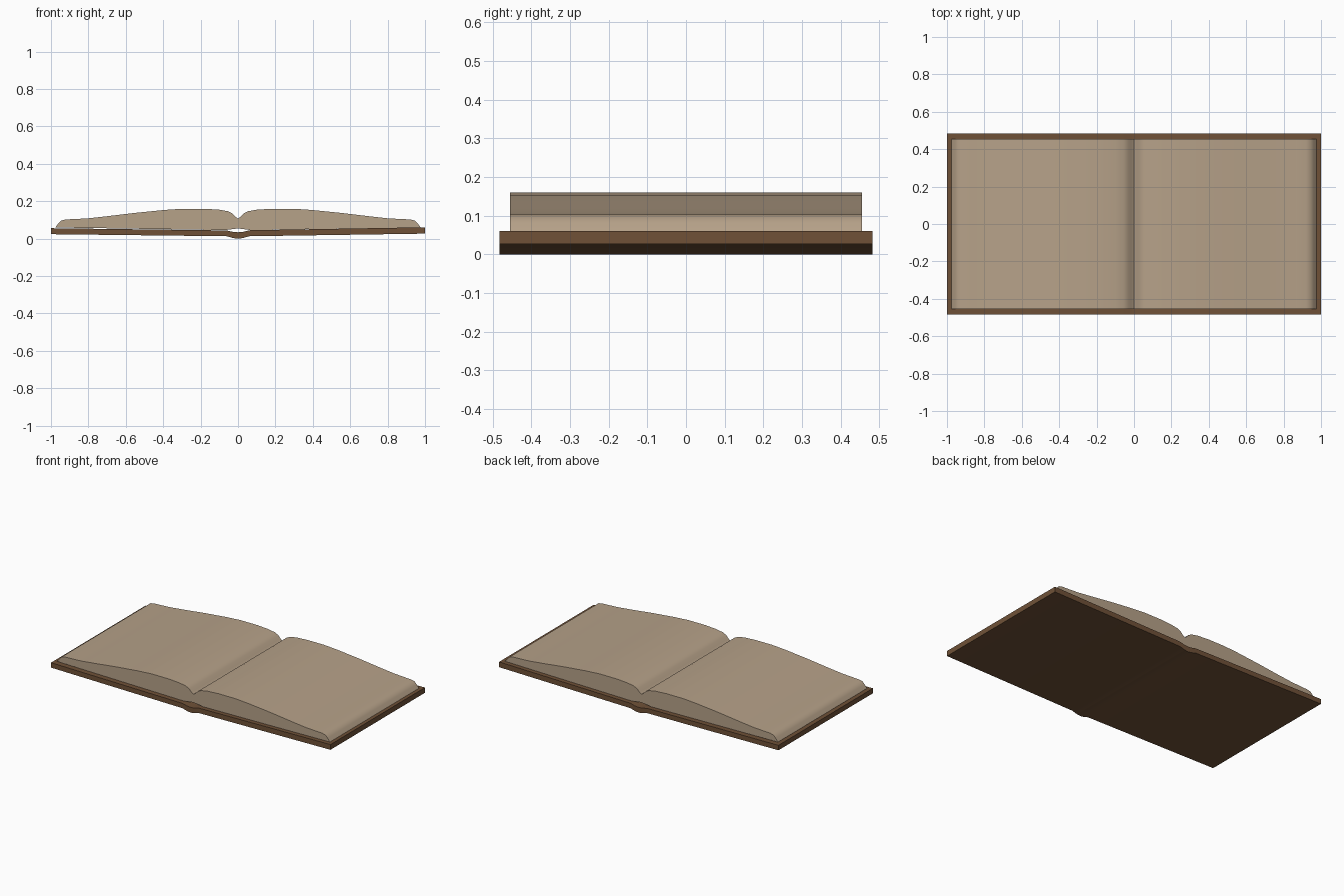
import bpy
import bmesh

cube = bpy.data.objects.get("Cube")
if cube:
    bpy.data.objects.remove(cube, do_unlink=True)


def material(name, color):
    m = bpy.data.materials.new(name)
    m.use_nodes = True
    m.diffuse_color = color
    m.node_tree.nodes["Principled BSDF"].inputs["Base Color"].default_value = color
    return m


paper = material("aged paper", (0.47, 0.36, 0.25, 1))
leather = material("brown leather", (0.16, 0.083, 0.039, 1))


def extrude_profile(name, outline, half_depth, mat, smooth_angle):
    """Sweep an x-z outline along y into a closed solid."""
    bm = bmesh.new()
    face = bm.faces.new([bm.verts.new((x, -half_depth, z)) for x, z in outline])
    swept = bmesh.ops.extrude_face_region(bm, geom=[face])["geom"]
    verts = [v for v in swept if isinstance(v, bmesh.types.BMVert)]
    bmesh.ops.translate(bm, verts=verts, vec=(0, 2 * half_depth, 0))
    bmesh.ops.recalc_face_normals(bm, faces=bm.faces)
    mesh = bpy.data.meshes.new(name)
    bm.to_mesh(mesh)
    bm.free()
    mesh.materials.append(mat)
    obj = bpy.data.objects.new(name, mesh)
    bpy.context.collection.objects.link(obj)
    bpy.ops.object.select_all(action='DESELECT')
    obj.select_set(True)
    bpy.context.view_layer.objects.active = obj
    bpy.ops.object.shade_smooth_by_angle(angle=smooth_angle)
    return obj


# Page blocks: curved top from the gutter to the rounded fore edge
page_top = [(0, 0.108), (0.015, 0.118), (0.03, 0.135), (0.055, 0.147),
            (0.1, 0.155), (0.18, 0.16), (0.3, 0.16), (0.4, 0.153),
            (0.55, 0.138), (0.7, 0.12), (0.8, 0.109), (0.87, 0.105),
            (0.92, 0.103), (0.945, 0.097), (0.96, 0.082), (0.977, 0.06)]
page_bottom = [(0.07, 0.046), (0.03, 0.051), (0, 0.055)]

for side, sign in (("left", 1), ("right", -1)):
    outline = [(sign * x, z) for x, z in page_top + page_bottom]
    extrude_profile(side + "_pages", outline, 0.455, paper, 0.6)

# Cover: two tilted boards joined by a bent spine
right_top = [(-1, 0.056), (-0.06, 0.044), (-0.03, 0.037)]
left_top = [(0.03, 0.037), (0.06, 0.045), (1, 0.061)]
underside = [(1, 0.027), (0.06, 0.013), (0.025, 0.003), (0, 0),
             (-0.025, 0.003), (-0.06, 0.013), (-1, 0.024)]
extrude_profile("cover", right_top + [(0, 0.034)] + left_top + underside,
                0.483, leather, 0.5)
